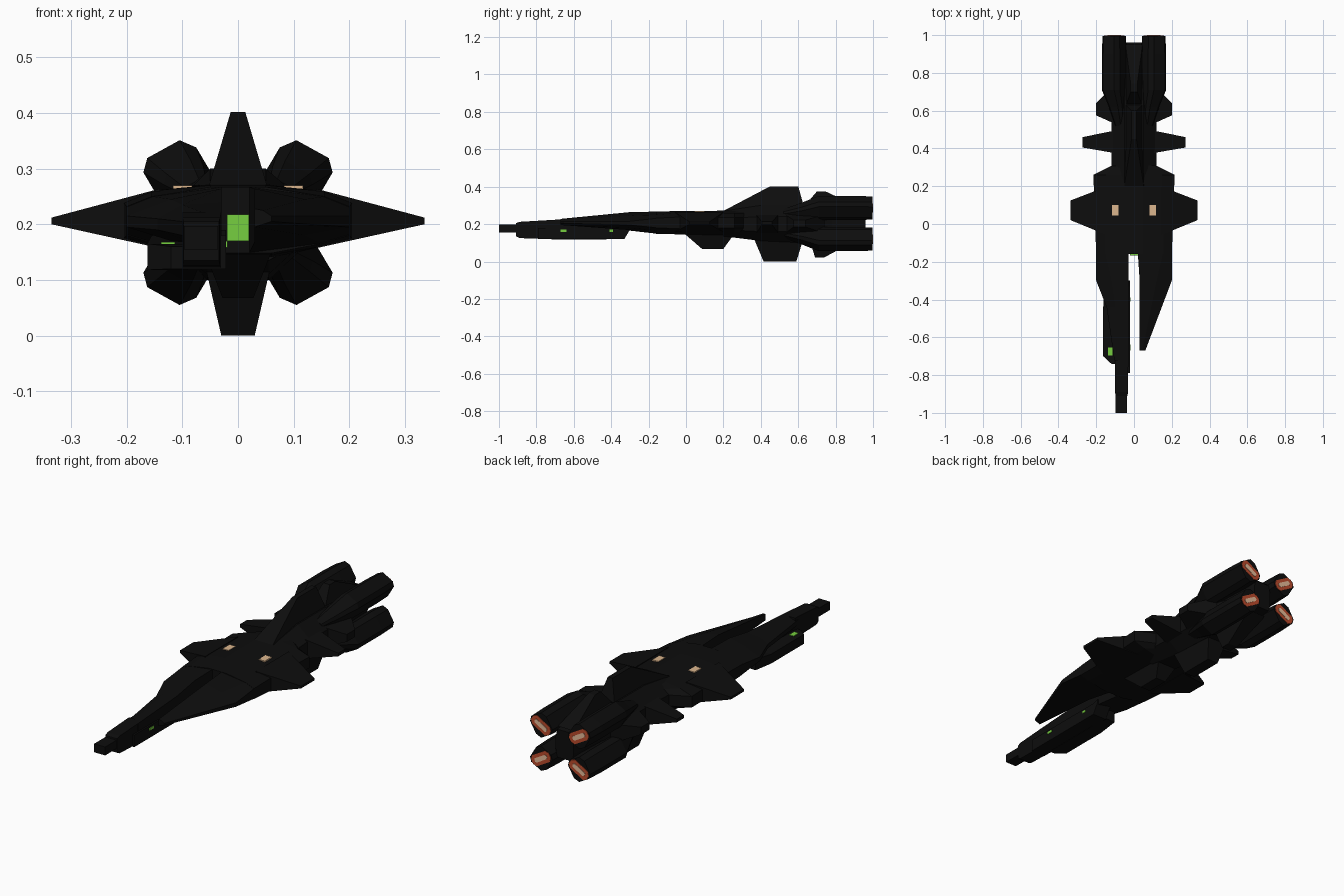
import bpy, bmesh, math
from mathutils import Vector


def material(name, rgb):
    m = bpy.data.materials.new(name)
    m.diffuse_color = (*rgb, 1)
    return m


BLACK = material("hull_black", (0.004, 0.004, 0.004))
GREEN = material("signal_green", (0.18, 0.62, 0.05))
TAN = material("window_tan", (0.72, 0.47, 0.27))
RED = material("exhaust_red", (0.5, 0.07, 0.025))
PALE = material("exhaust_pale", (0.8, 0.5, 0.32))


def loft(name, rings, mat=BLACK):
    """Skin a closed, capped solid through rings of equal point count."""
    bm = bmesh.new()
    vs = [[bm.verts.new(p) for p in r] for r in rings]
    n = len(rings[0])
    for a, b in zip(vs, vs[1:]):
        for i in range(n):
            j = (i + 1) % n
            bm.faces.new((a[i], a[j], b[j], b[i]))
    bm.faces.new(vs[0])
    bm.faces.new(vs[-1])
    bmesh.ops.recalc_face_normals(bm, faces=bm.faces)
    me = bpy.data.meshes.new(name)
    bm.to_mesh(me)
    bm.free()
    me.materials.append(mat)
    ob = bpy.data.objects.new(name, me)
    bpy.context.collection.objects.link(ob)
    return ob


def along_y(name, sections, mat=BLACK):
    return loft(name, [[(x, y, z) for x, z in pts] for y, pts in sections], mat)


def rect(x0, x1, z0, z1):
    return [(x0, z0), (x1, z0), (x1, z1), (x0, z1)]


def box(name, x0, x1, y0, y1, z0, z1, mat=BLACK):
    return along_y(name, [(y0, rect(x0, x1, z0, z1)), (y1, rect(x0, x1, z0, z1))], mat)


def sym(half):
    """Mirror a right-hand half section (top to bottom) into a full ring."""
    return half + [(-x, z) for x, z in reversed(half)]


def side_fin(name, s, root, tip):
    """Fin pointing sideways; root and tip are (x, y0, y1, z0, z1)."""
    loft(name, [[(s * x, y0, z0), (s * x, y1, z0), (s * x, y1, z1), (s * x, y0, z1)]
                for x, y0, y1, z0, z1 in (root, tip)])


def keel_fin(name, root, tip):
    """Fin pointing up or down; root and tip are (z, y0, y1, half width)."""
    loft(name, [[(-w, y0, z), (w, y0, z), (w, y1, z), (-w, y1, z)]
                for z, y0, y1, w in (root, tip)])


# central hull
along_y("main_hull", [
    (-0.16, sym([(0.05, 0.267), (0.155, 0.25), (0.2, 0.232), (0.2, 0.18), (0.15, 0.165), (0.06, 0.148)])),
    (-0.03, sym([(0.05, 0.27), (0.155, 0.26), (0.205, 0.238), (0.205, 0.175), (0.15, 0.16), (0.06, 0.145)])),
    (0.26, sym([(0.05, 0.272), (0.15, 0.258), (0.215, 0.235), (0.215, 0.18), (0.15, 0.16), (0.06, 0.14)])),
    (0.31, sym([(0.05, 0.275), (0.09, 0.258), (0.115, 0.235), (0.115, 0.18), (0.09, 0.16), (0.05, 0.135)])),
])

# rear spine carrying the engines
along_y("rear_spine", [
    (0.20, sym([(0.05, 0.27), (0.12, 0.23), (0.12, 0.17), (0.055, 0.135)])),
    (0.40, sym([(0.05, 0.30), (0.12, 0.24), (0.12, 0.16), (0.055, 0.11)])),
    (0.62, sym([(0.05, 0.30), (0.12, 0.24), (0.12, 0.16), (0.055, 0.10)])),
    (0.78, sym([(0.045, 0.29), (0.07, 0.23), (0.07, 0.17), (0.045, 0.11)])),
    (0.96, sym([(0.04, 0.27), (0.05, 0.23), (0.05, 0.17), (0.04, 0.13)])),
])

# forward prongs, the right one long and pointed, the left one cut for the gun
along_y("right_prong", [
    (-0.15, [(0.02, 0.267), (0.155, 0.25), (0.2, 0.232), (0.2, 0.18), (0.15, 0.165), (0.02, 0.148)]),
    (-0.30, [(0.03, 0.264), (0.12, 0.245), (0.2, 0.215), (0.2, 0.195), (0.12, 0.18), (0.03, 0.168)]),
    (-0.67, [(0.03, 0.228), (0.045, 0.225), (0.06, 0.215), (0.06, 0.205), (0.045, 0.2), (0.03, 0.195)]),
])
along_y("left_prong", [
    (-0.15, [(-0.03, 0.267), (-0.155, 0.25), (-0.2, 0.232), (-0.2, 0.18), (-0.15, 0.165), (-0.03, 0.148)]),
    (-0.30, [(-0.03, 0.264), (-0.12, 0.245), (-0.2, 0.215), (-0.2, 0.195), (-0.12, 0.18), (-0.03, 0.165)]),
    (-0.44, [(-0.03, 0.24), (-0.1, 0.235), (-0.145, 0.21), (-0.145, 0.19), (-0.12, 0.17), (-0.03, 0.16)]),
    (-0.75, [(-0.03, 0.22), (-0.06, 0.22), (-0.1, 0.205), (-0.1, 0.18), (-0.09, 0.17), (-0.03, 0.16)]),
])

# gun under the left prong
along_y("gun_body", [
    (-0.79, rect(-0.10, -0.022, 0.12, 0.18)),
    (-0.33, rect(-0.10, -0.022, 0.12, 0.18)),
    (-0.30, rect(-0.10, -0.022, 0.17, 0.19)),
])
along_y("gun_side_pod", [
    (-0.74, rect(-0.12, -0.09, 0.12, 0.16)),
    (-0.70, rect(-0.163, -0.09, 0.118, 0.165)),
    (-0.44, rect(-0.163, -0.09, 0.118, 0.165)),
    (-0.33, rect(-0.155, -0.09, 0.125, 0.18)),
])
along_y("gun_shroud", [
    (-0.91, rect(-0.098, -0.034, 0.135, 0.205)),
    (-0.89, rect(-0.10, -0.032, 0.125, 0.212)),
    (-0.72, rect(-0.10, -0.03, 0.12, 0.222)),
])
box("gun_muzzle", -0.097, -0.036, -1.0, -0.89, 0.155, 0.197)

# mirrored side fins, windows and engines
ENGINE = [(-.03, .052), (0, .065), (.058, .033), (.065, .007),
          (.03, -.052), (0, -.065), (-.058, -.033), (-.065, -.007)]


def glow(name, cx, cz, sx, sz, length, width, y, mat):
    """Thin slot plate on an engine outlet, tilted towards the ship axis."""
    u = Vector((sx * math.cos(math.radians(30)), sz * 0.5))
    v = Vector((-u.y, u.x))
    l, w, c = length / 2, width / 2, Vector((cx, cz))
    k = w * 0.55
    pts = [c + u * a + v * b for a, b in ((-l, -w + k), (-l + k, -w), (l - k, -w), (l, -w + k),
                                          (l, w - k), (l - k, w), (-l + k, w), (-l, w - k))]
    along_y(name, [(y - 0.004, pts), (y, pts)], mat)


for s, side in ((1, "right"), (-1, "left")):
    side_fin(side + "_wing", s, (0.14, -0.06, 0.20, 0.157, 0.264), (0.335, 0.02, 0.125, 0.2, 0.212))
    side_fin(side + "_middle_fin", s, (0.10, 0.375, 0.495, 0.15, 0.25), (0.272, 0.405, 0.46, 0.197, 0.213))
    side_fin(side + "_rear_fin", s, (0.10, 0.53, 0.74, 0.15, 0.25), (0.2, 0.575, 0.64, 0.185, 0.222))
    box(side + "_window", s * 0.1 - 0.017, s * 0.1 + 0.017, 0.045, 0.1, 0.262, 0.2695, TAN)
    for t, level in ((1, "upper"), (-1, "lower")):
        name = f"{side}_{level}_engine"
        cx, cz = s * 0.105, 0.203 + t * 0.083

        def ring(k, shift=0.0):
            return [(cx - s * shift + s * k * x, cz - t * shift + t * k * z) for x, z in ENGINE]
        along_y(name, [(0.52, ring(0.45, 0.035)), (0.62, ring(0.75, 0.02)),
                       (0.71, ring(1)), (0.90, ring(1)), (0.996, ring(0.95))])
        glow(name + "_exhaust", cx, cz, s, t, 0.112, 0.055, 0.998, RED)
        glow(name + "_exhaust_core", cx, cz, s, t, 0.075, 0.022, 1.0, PALE)

# dorsal and ventral fins
keel_fin("dorsal_fin", (0.26, 0.18, 0.64, 0.055), (0.402, 0.45, 0.6, 0.013))
keel_fin("rear_dorsal_fin", (0.28, 0.62, 0.95, 0.045), (0.375, 0.70, 0.745, 0.018))
keel_fin("front_ventral_fin", (0.15, -0.01, 0.26, 0.06), (0.068, 0.085, 0.2, 0.028))
keel_fin("ventral_fin", (0.13, 0.36, 0.63, 0.06), (0.0, 0.415, 0.59, 0.03))
keel_fin("rear_ventral_fin", (0.12, 0.66, 0.92, 0.05), (0.022, 0.69, 0.74, 0.026))

# green lights: notch panel, gun top light, gun inner lights
box("notch_light", -0.02, 0.02, -0.166, -0.158, 0.17, 0.218, GREEN)
box("gun_top_light", -0.138, -0.113, -0.695, -0.655, 0.162, 0.168, GREEN)
for i, (y, w) in enumerate(((-0.655, 0.016), (-0.40, 0.01))):
    box(f"gun_inner_light_{i}", -0.024, -0.019, y - w, y + w, 0.158, 0.17, GREEN)
